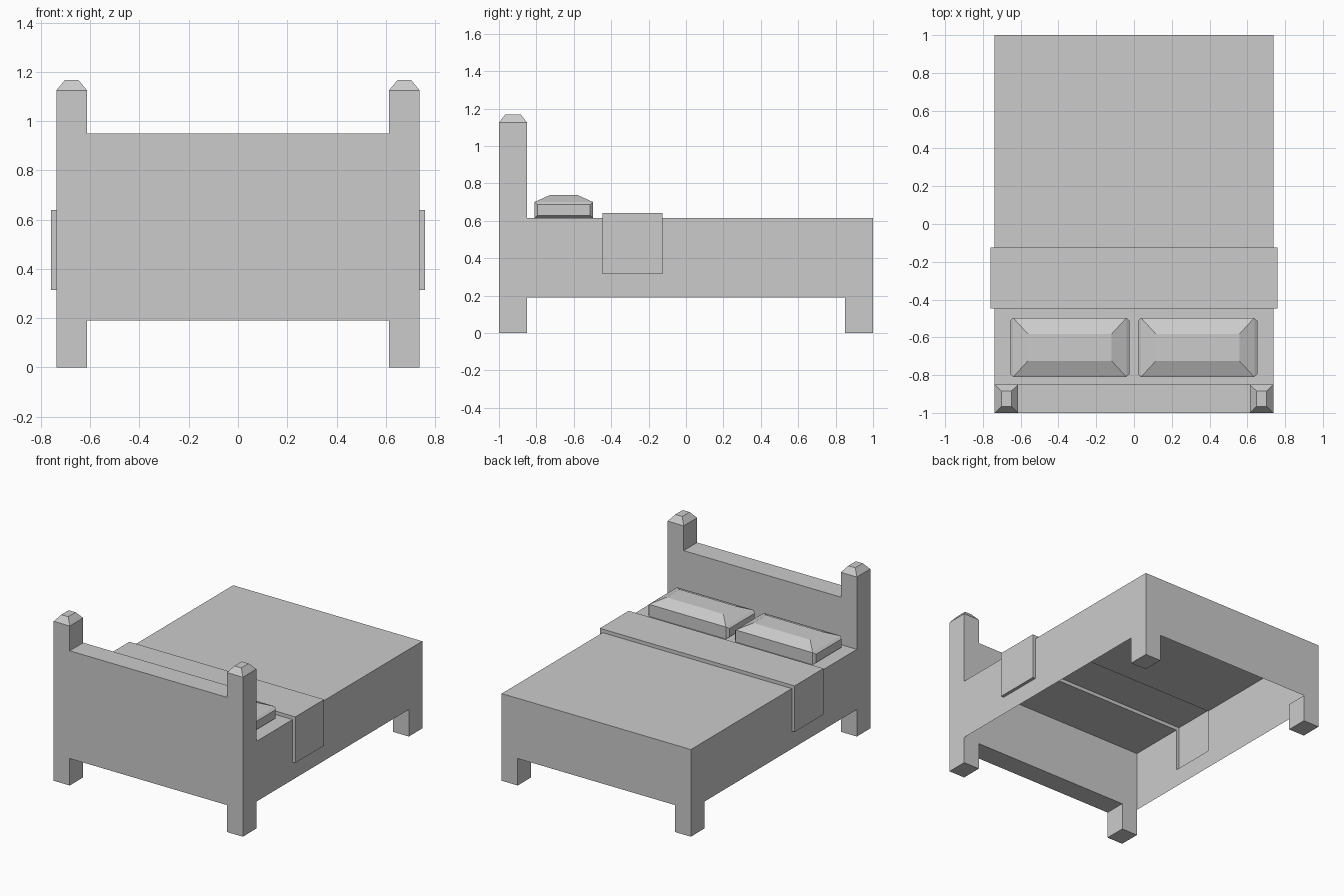
import bpy, bmesh
from mathutils import Vector, Matrix

if "Cube" in bpy.data.objects:
    bpy.data.objects.remove(bpy.data.objects["Cube"])

W = 0.738            # half width of the bed
HEAD_Y = -0.85       # inner face of the headboard
RAIL, TOP = 0.19, 0.615


def finish(bm, name):
    mesh = bpy.data.meshes.new(name)
    bmesh.ops.recalc_face_normals(bm, faces=bm.faces)
    bm.to_mesh(mesh)
    bm.free()
    obj = bpy.data.objects.new(name, mesh)
    bpy.context.collection.objects.link(obj)
    return obj


def add_box(lo, hi):
    lo, hi = Vector(lo), Vector(hi)
    size = hi - lo
    bm = bmesh.new()
    bmesh.ops.create_cube(bm, size=1, matrix=Matrix.Translation((lo + hi) / 2)
                          @ Matrix.Diagonal((*size, 1)))
    bm.normal_update()
    return bm


def facing(bm, direction):
    d = Vector(direction)
    return [f for f in bm.faces if f.normal.dot(d) > 0.9]


def taper(bm, face, scale, offset):
    """Extrude one face, scaling it about its own centre."""
    c, off = face.calc_center_median(), Vector(offset)
    new = bmesh.ops.extrude_discrete_faces(bm, faces=[face])["faces"][0]
    ring = list(new.verts)
    # bridge is made by the extrusion; only the cap moves
    for v in ring:
        d = v.co - c
        v.co = c + off + Vector(a * b for a, b in zip(d, scale))


# Headboard: one outline with legs and posts, extruded, then tapered post caps
half = [(W - 0.125, 0), (W, 0), (W, 1.125), (W - 0.125, 1.125), (W - 0.125, 0.95)]
right = [(W - 0.125, RAIL)] + half
outline = right + [(-x, z) for x, z in reversed(right)]
bm = bmesh.new()
front = bm.faces.new([bm.verts.new((x, -1, z)) for x, z in outline])
ext = bmesh.ops.extrude_face_region(bm, geom=[front], use_keep_orig=True)["geom"]
for v in ext:
    if isinstance(v, bmesh.types.BMVert):
        v.co.y = HEAD_Y
bmesh.ops.recalc_face_normals(bm, faces=bm.faces)
for f in facing(bm, (0, 0, 1)):
    if f.calc_center_median().z > 1.1:
        taper(bm, f, (0.43, 0.55, 1), (0, 0, 0.043))
finish(bm, "headboard")

# Mattress and blanket: open shell whose blanket band is raised outward
Y0, Y1, HEM = -0.447, -0.125, 0.315
bm = add_box((-W, HEAD_Y, RAIL), (W, 1, TOP))
bmesh.ops.delete(bm, geom=facing(bm, (0, 0, -1)) + facing(bm, (0, -1, 0)), context='FACES')


def cut(faces, co, no):
    geom = set(faces)
    for f in faces:
        geom.update(f.edges, f.verts)
    bmesh.ops.bisect_plane(bm, geom=list(geom), plane_co=co, plane_no=no)


def band():
    return [f for f in bm.faces if Y0 < f.calc_center_median().y < Y1]


for y in (Y0, Y1):
    cut(list(bm.faces), (0, y, 0), (0, 1, 0))
cut(band(), (0, 0, HEM), (0, 0, 1))
region = [f for f in band() if f.calc_center_median().z > HEM]
ext = bmesh.ops.extrude_face_region(bm, geom=region)["geom"]
old = [f for f in region if f.is_valid]
if old:
    bmesh.ops.delete(bm, geom=old, context='FACES')
for v in ext:
    if isinstance(v, bmesh.types.BMVert):
        v.co.x += 0.022 if v.co.x > 0 else -0.022
        if v.co.z > TOP - 0.01:
            v.co.z += 0.025
finish(bm, "mattress_and_blanket")

# Foot legs, open at the top where they meet the shell
for side, name in ((-1, "foot_leg_left"), (1, "foot_leg_right")):
    xs = sorted((side * W, side * (W - 0.125)))
    bm = add_box((xs[0], 0.85, 0), (xs[1], 1, RAIL))
    bmesh.ops.delete(bm, geom=facing(bm, (0, 0, 1)), context='FACES')
    finish(bm, name)

# Pillows: box with a tapered top and small raised end panels
for cx, name in ((-0.34, "pillow_left"), (0.337, "pillow_right")):
    bm = add_box((cx - 0.3, -0.81, TOP), (cx + 0.3, -0.497, 0.7))
    top = facing(bm, (0, 0, 1))[0]
    ends = [(facing(bm, (s, 0, 0))[0], s) for s in (-1, 1)]
    taper(bm, top, (0.74, 0.46, 1), (0, 0, 0.038))
    for f, s in ends:
        taper(bm, f, (1, 0.9, 0.7), (s * 0.016, 0, 0))
    finish(bm, name)
